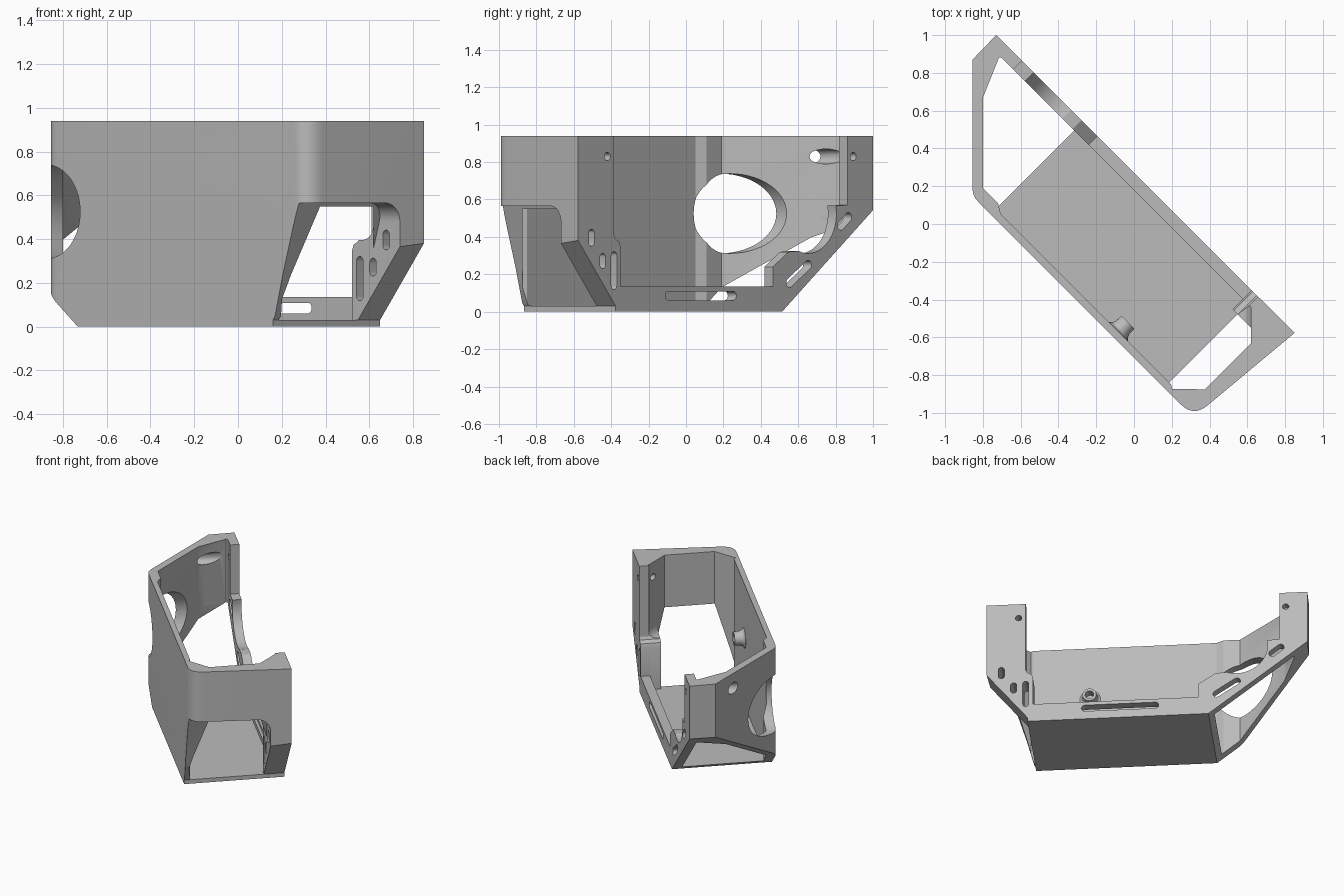
import bpy, bmesh, math
from mathutils import Matrix, Vector

if "Cube" in bpy.data.objects:
    bpy.data.objects.remove(bpy.data.objects["Cube"])

ROT = Matrix.Rotation(-math.pi / 4, 4, 'Z')      # long axis runs diagonally in plan
UPRIGHT = Matrix(((1, 0, 0, 0), (0, 0, 1, 0), (0, 1, 0, 0), (0, 0, 0, 1)))  # (u, z, v) -> (u, v, z)
SHEARED = Matrix(((1, 0, -1, 0), (0, 0, 1, 0), (0, 1, 0, 0), (0, 0, 0, 1)))

grey = bpy.data.materials.new("grey plastic")
grey.diffuse_color = (0.5, 0.5, 0.5, 1)
grey.use_nodes = True
grey.node_tree.nodes["Principled BSDF"].inputs["Base Color"].default_value = grey.diffuse_color


def finish(bm, name):
    """Point the faces outward and make the object."""
    bm.normal_update()
    bmesh.ops.recalc_face_normals(bm, faces=bm.faces)
    if bm.calc_volume(signed=True) < 0:
        bmesh.ops.reverse_faces(bm, faces=bm.faces)
    mesh = bpy.data.meshes.new(name)
    bm.to_mesh(mesh)
    bm.free()
    mesh.materials.append(grey)
    ob = bpy.data.objects.new(name, mesh)
    bpy.context.collection.objects.link(ob)
    return ob


def prism(name, pts, lo, hi, matrix, bevel=None):
    """Extrude a 2D outline between two levels, then place it."""
    bm = bmesh.new()
    face = bm.faces.new([bm.verts.new((a, b, lo)) for a, b in pts])
    top = bmesh.ops.extrude_face_region(bm, geom=[face])
    bmesh.ops.translate(bm, vec=(0, 0, hi - lo),
                        verts=[v for v in top["geom"] if isinstance(v, bmesh.types.BMVert)])
    bm.transform(matrix)
    bm.normal_update()
    if bevel:
        test, radius = bevel
        edges = [e for e in bm.edges if all(test(v.co) for v in e.verts)]
        bmesh.ops.bevel(bm, geom=edges, offset=radius, segments=8, profile=0.5, affect='EDGES')
    return finish(bm, name)


def cut(target, cutter):
    bpy.context.view_layer.objects.active = target
    mod = target.modifiers.new("cut", 'BOOLEAN')
    mod.operation, mod.solver, mod.object = 'DIFFERENCE', 'EXACT', cutter
    bpy.ops.object.modifier_apply(modifier=mod.name)
    bpy.data.objects.remove(cutter)


def side_cut(pts, v0, v1, bevel=None, matrix=UPRIGHT):
    """Cutter drawn in the side elevation, running through the thickness."""
    ob = prism("cutter", pts, v0, v1, matrix, bevel)
    ob.data.transform(ROT)
    cut(shell, ob)


def slot(a, b, r, n=12):
    """Outline of a rounded slot; equal ends give a circle."""
    a, b = Vector(a), Vector(b)
    ang = math.atan2(b.y - a.y, b.x - a.x)
    pts = []
    for c, start in ((b, ang - math.pi / 2), (a, ang + math.pi / 2)):
        steps = n if a == b else n + 1
        pts += [(c.x + r * math.cos(start + math.pi * i / n),
                 c.y + r * math.sin(start + math.pi * i / n)) for i in range(steps)]
    return pts


def rounded(p, c, q, n=8):
    """Curve from p to q bulging to corner c."""
    p, c, q = Vector(p), Vector(c), Vector(q)
    return [tuple(p * (1 - t) ** 2 + c * 2 * t * (1 - t) + q * t * t)
            for t in [i / n for i in range(n + 1)]]


# outer shell
outline = [(-0.855, 0.87), (-0.73, 1.0), (0.85, -0.577)]
outline += rounded((0.39, -0.96), (0.315, -1.022), (0.25, -0.957))
outline += rounded((-0.825, 0.118), (-0.855, 0.148), (-0.855, 0.19), 6)
shell = prism("bracket_shell", outline, 0, 0.94, Matrix.Identity(4))

# hollow interior above the floor
inner = [(0.76, -0.475), (0.884, -0.354), (0.884, -0.007), (0.827, 0.05), (0.688, 0.05),
         (0.688, 0.127), (-1.122, 0.127), (-1.128, 0.117), (-1.039, -0.092),
         (-0.70, -0.431), (-0.587, -0.431), (-0.535, -0.462), (0.74, -0.462)]
cut(shell, prism("cutter", inner, 0.03, 1.1, ROT))

# sloped undersides at both ends
side_cut([(-0.408, -0.1), (-0.535, 0), (-1.4, 0.682), (-1.4, -0.1)], -1, 1)
side_cut([(0.725, -0.1), (0.725, 0.03), (1.008, 0.38), (1.2, 0.617), (1.2, -0.1)], -1, 1)

# end opening with one rounded upper corner
side_cut([(0.725, -0.1), (0.726, 0), (0.79, 0.24), (0.889, 0.565), (1.3, 0.565), (1.3, -0.1)],
         -1, 0.05, (lambda c: c.z > 0.56 and c.y > 0.04, 0.085))

# the post thins above its base, with a curved transition
side_cut([(0.60, 0.395)] + rounded((0.79, 0.395), (0.877, 0.395), (0.877, 0.48))
         + [(0.877, 1.1), (0.60, 1.1)], 0.0, 0.1265, None, SHEARED)

# open back between the two posts, leaving the lower rail
side_cut([(0.737, 1.1), (0.737, 0.41), (0.727, 0.39), (0.697, 0.375), (0.688, 0.35),
          (0.688, 0.135), (-0.465, 0.135), (-0.465, 0.24), (-0.585, 0.32), (-0.67, 0.325),
          (-0.88, 0.565), (-1.03, 0.57), (-1.03, 1.1)], 0.0, 0.4)

# large round port
side_cut(slot((-0.733, 0.525), (-0.733, 0.525), 0.213, 28), -1, 0.5)

# mounting slots and screw holes: start, end, radius
for a, b, r in (((0.737, 0.14), (0.737, 0.30), 0.021),
                ((0.822, 0.252), (0.822, 0.292), 0.021),
                ((0.907, 0.372), (0.907, 0.42), 0.021),
                ((-0.165, 0.085), (0.325, 0.085), 0.024),
                ((-0.592, 0.155), (-0.733, 0.25), 0.025),
                ((-0.98, 0.46), (-1.037, 0.505), 0.025),
                ((0.787, 0.83), (0.787, 0.83), 0.022),
                ((-1.073, 0.83), (-1.073, 0.83), 0.022)):
    side_cut(slot(a, b, r), -0.04, 0.4)
side_cut(slot((-1.073, 0.83), (-1.073, 0.83), 0.04), -0.5, 0.11)

# flared screw boss on the inner face of the front wall
bm = bmesh.new()
profile = [(0.0, -0.468), (0.072, -0.468), (0.072, -0.46), (0.058, -0.45), (0.05, -0.43),
           (0.048, -0.39), (0.03, -0.39), (0.03, -0.455), (0.0, -0.455)]
verts = [bm.verts.new((r, v, 0)) for r, v in profile]
edges = [bm.edges.new(p) for p in zip(verts, verts[1:])]
bmesh.ops.spin(bm, geom=verts + edges, cent=(0, 0, 0), axis=(0, 1, 0),
               angle=math.tau, steps=24)
bmesh.ops.remove_doubles(bm, verts=bm.verts, dist=0.0005)
bm.transform(ROT @ Matrix.Translation((0.345, 0, 0.53)))
boss = finish(bm, "screw_boss")

# smooth the curved surfaces, keep edges crisp
for ob in (shell, boss):
    bpy.ops.object.select_all(action='DESELECT')
    ob.select_set(True)
    bpy.context.view_layer.objects.active = ob
    bpy.ops.object.shade_smooth_by_angle(angle=math.radians(25))
